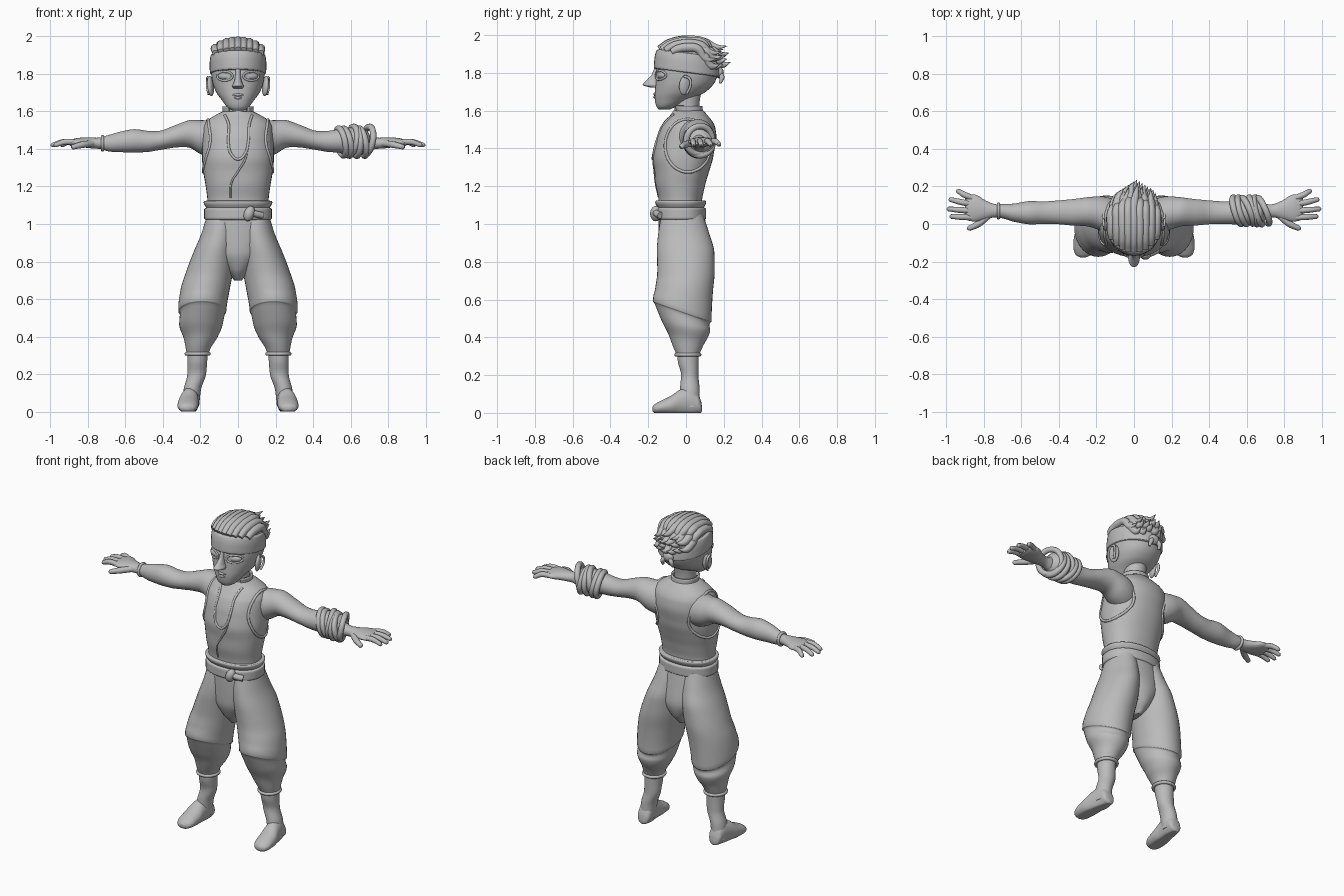
import bpy
import bmesh
import math
import random
from mathutils import Vector
from mathutils.bvhtree import BVHTree

random.seed(4)
default_cube = bpy.data.objects.get("Cube")
if default_cube:
    bpy.data.objects.remove(default_cube)

clay = bpy.data.materials.new("plain grey")
clay.use_nodes = True
clay.diffuse_color = (0.5, 0.5, 0.5, 1)
clay.node_tree.nodes["Principled BSDF"].inputs["Base Color"].default_value = clay.diffuse_color


def finish(obj, name, mirror=False):
    """Name, colour and smooth an object, optionally mirroring it across x."""
    obj.name = obj.data.name = name
    obj.data.materials.clear()
    obj.data.materials.append(clay)
    bpy.ops.object.select_all(action='DESELECT')
    obj.select_set(True)
    bpy.context.view_layer.objects.active = obj
    if obj.type == 'CURVE':
        bpy.ops.object.convert(target='MESH')
        obj = bpy.context.object
    bpy.ops.object.shade_smooth_by_angle(angle=math.radians(50))
    if mirror:
        obj.modifiers.new("Mirror", 'MIRROR')
    return obj


def smooth_rows(rows, steps):
    """Monotone cubic interpolation of section rows along their first value."""
    rows = [tuple(r) + (0,) * (6 - len(r)) for r in rows]
    count = len(rows)
    gaps = [rows[i + 1][0] - rows[i][0] for i in range(count - 1)]
    slopes = [[(q - p) / g for p, q in zip(rows[i], rows[i + 1])] for i, g in enumerate(gaps)]

    def tangent(i, k):
        if i == 0 or i == count - 1:
            return slopes[min(i, count - 2)][k]
        a, b = slopes[i - 1][k], slopes[i][k]
        return 2 * a * b / (a + b) if a * b > 0 else 0

    result = []
    for i, g in enumerate(gaps):
        for s in range(steps):
            u = s / steps
            v = 1 - u
            result.append([(1 + 2 * u) * v * v * rows[i][k] + u * v * v * g * tangent(i, k)
                           + u * u * (3 - 2 * u) * rows[i + 1][k] - u * u * v * g * tangent(i + 1, k)
                           for k in range(6)])
    return result + [list(rows[-1])]


def loft(name, rows, axis='Z', power=2, steps=5, sides=36, floor=False, mirror=False, arc=None):
    """Skin ellipse sections: (position, centre a, centre b, radius a, radius b, tilt)."""
    bm = bmesh.new()
    rings = []
    start, span = arc or (0, math.tau)
    for t, a, b, ra, rb, tilt in smooth_rows(rows, steps):
        ring = []
        for j in range(sides):
            angle = start + span * j / (sides - 1 if arc else sides)
            c, s = math.cos(angle), math.sin(angle)
            pa = a + ra * math.copysign(abs(c) ** (2 / power), c)
            pb = b + rb * math.copysign(abs(s) ** (2 / power), s)
            co = {'Z': (pa, pb, t - tilt * pb), 'X': (t, pa, pb), 'Y': (pa, t, pb)}[axis]
            ring.append(bm.verts.new((co[0], co[1], max(0, co[2]) if floor else co[2])))
        rings.append(ring)
    for low, high in zip(rings, rings[1:]):
        for j in range(sides - 1 if arc else sides):
            k = (j + 1) % sides
            bm.faces.new((low[j], low[k], high[k], high[j]))
    if not arc:
        bm.faces.new(rings[0])
        bm.faces.new(rings[-1])
    bmesh.ops.recalc_face_normals(bm, faces=bm.faces)
    mesh = bpy.data.meshes.new(name)
    bm.to_mesh(mesh)
    bm.free()
    obj = bpy.data.objects.new(name, mesh)
    bpy.context.collection.objects.link(obj)
    return finish(obj, name, mirror)


def tube(name, points, radius, taper=None, mirror=False, closed=False):
    """Round tube along a smooth path, with an optional radius factor per point."""
    curve = bpy.data.curves.new(name, 'CURVE')
    curve.dimensions = '3D'
    curve.bevel_depth = radius
    curve.bevel_resolution = 3
    curve.resolution_u = 6
    curve.use_fill_caps = True
    spline = curve.splines.new('BEZIER')
    spline.bezier_points.add(len(points) - 1)
    spline.use_cyclic_u = closed
    for i, (knot, co) in enumerate(zip(spline.bezier_points, points)):
        knot.co = co
        knot.handle_left_type = knot.handle_right_type = 'AUTO'
        knot.radius = taper[i] if taper else 1
    obj = bpy.data.objects.new(name, curve)
    bpy.context.collection.objects.link(obj)
    return finish(obj, name, mirror)


def ball(name, location, scale, rotation=(0, 0, 0), mirror=False):
    bpy.ops.mesh.primitive_uv_sphere_add(segments=24, ring_count=14, radius=1, location=location,
                                         rotation=rotation, scale=scale)
    bpy.ops.object.transform_apply(location=True, rotation=True, scale=True)
    return finish(bpy.context.object, name, mirror)


def snap(obj, points, direction):
    """Cast points along a direction onto the surface of an object."""
    mesh = obj.data
    tree = BVHTree.FromPolygons([v.co for v in mesh.vertices], [tuple(p.vertices) for p in mesh.polygons])
    hits = [tree.ray_cast(Vector(p), Vector(direction))[0] for p in points]
    return [h for h in hits if h]


def ellipse(a, b, ra, rb, count=16):
    return [(a + ra * math.cos(math.tau * i / count), b + rb * math.sin(math.tau * i / count))
            for i in range(count)]


# Vest with armhole trim, open neckline and overlapping lapel
vest = loft("vest", [(1.08, 0, -.03, .165, .115), (1.12, 0, -.03, .163, .115), (1.2, 0, -.03, .172, .13),
                     (1.28, 0, -.022, .185, .145), (1.36, 0, -.015, .192, .16), (1.44, 0, 0, .19, .16),
                     (1.51, 0, .01, .185, .145), (1.55, 0, .015, .165, .12), (1.58, 0, .015, .12, .095),
                     (1.6, 0, .012, .08, .08)], power=2.2)
tube("armhole_trim", snap(vest, [(1, y, z) for y, z in ellipse(.01, 1.415, .12, .14)], (-1, 0, 0)),
     .008, mirror=True, closed=True)
neckline = [(-.07, 1.58), (-.05, 1.53), (-.05, 1.42), (-.035, 1.37), (0, 1.345), (.035, 1.37),
            (.055, 1.44), (.06, 1.53), (.075, 1.58)]
tube("neckline_trim", snap(vest, [(x, -1, z) for x, z in neckline], (0, 1, 0)), .007)
lapel = [(.05, 1.41), (.04, 1.35), (0, 1.28), (-.035, 1.22), (-.04, 1.14)]
tube("lapel_edge", snap(vest, [(x, -1, z) for x, z in lapel], (0, 1, 0)), .005)
collar = loft("collar", [(1.565, 0, .01, .095, .09), (1.59, 0, .01, .082, .08), (1.625, 0, .005, .084, .082)],
              arc=(math.radians(-50), math.radians(280)))
collar.modifiers.new("Thickness", 'SOLIDIFY').thickness = .01

# Waist
loft("vest_hem", [(1.08, 0, -.028, .165, .118), (1.115, 0, -.028, .183, .135), (1.123, 0, -.028, .179, .131),
                  (1.125, 0, -.028, .155, .11)], power=2.2)
loft("belt", [(1.02, 0, -.027, .168, .122), (1.03, 0, -.027, .18, .134), (1.08, 0, -.027, .18, .134),
              (1.088, 0, -.027, .168, .122)], power=2.2)
ball("belt_knot", (.06, -.16, 1.055), (.028, .03, .042), (0, .35, 0))
tube("belt_fold", [(.13, -.135, 1.045), (.09, -.155, 1.055), (.05, -.165, 1.07)], .018)

# Baggy trousers
loft("trouser_seat", [(.7, 0, 0, .02, .06), (.76, 0, 0, .075, .11), (.85, 0, -.005, .15, .137),
                      (.95, 0, -.015, .18, .13), (1.06, 0, -.025, .165, .12)])
loft("trouser_legs", [(.315, .215, .01, .06, .063), (.34, .212, .01, .067, .074), (.4, .2, .01, .092, .1, .1),
                      (.46, .198, 0, .115, .128, .2), (.522, .19, -.02, .121, .147, .35),
                      (.53, .19, -.02, .128, .155, .35), (.65, .175, -.01, .131, .152, .1),
                      (.75, .15, 0, .125, .152), (.85, .125, -.002, .112, .152), (.95, .1, -.012, .095, .135),
                      (1.05, .085, -.02, .08, .11)], mirror=True)
tube("trouser_cuffs", [(x, y, .308) for x, y in ellipse(.215, .01, .06, .062)], .01, mirror=True, closed=True)

# Shins and shoes
loft("shins", [(.03, .252, .025, .045, .05), (.12, .243, .02, .046, .052), (.2, .22, .02, .05, .046),
               (.27, .217, .012, .053, .055), (.33, .215, .01, .055, .058)], mirror=True)
loft("shoes", [(-.178, .272, .02, .015, .012), (-.165, .27, .022, .04, .024), (-.13, .268, .03, .054, .036),
               (-.08, .265, .04, .056, .05), (-.03, .26, .055, .05, .068), (.02, .253, .06, .046, .075),
               (.06, .25, .05, .042, .055), (.08, .25, .03, .03, .03), (.085, .25, .02, .01, .01)],
     axis='Y', floor=True, mirror=True)

# Arms, palms and fingers
loft("arms", [(.08, .03, 1.44, .09, .09), (.14, .04, 1.45, .102, .1), (.2, .06, 1.463, .087, .09),
              (.26, .065, 1.48, .076, .073), (.33, .062, 1.468, .07, .06), (.42, .062, 1.445, .062, .051),
              (.48, .06, 1.44, .06, .056), (.55, .06, 1.443, .062, .062), (.63, .06, 1.437, .05, .054),
              (.7, .068, 1.43, .038, .041), (.735, .07, 1.43, .035, .03), (.79, .075, 1.432, .05, .028),
              (.85, .085, 1.435, .072, .024), (.885, .085, 1.433, .066, .018), (.9, .085, 1.43, .05, .01)],
     axis='X', mirror=True)
for finger, base, tip_x, tip_y in [("little", .138, .94, .175), ("ring", .105, .98, .13),
                                   ("middle", .07, .99, .08), ("index", .035, .975, .04)]:
    middle = ((.87 + tip_x) / 2, (base + tip_y) / 2, 1.437)
    tube(finger + "_fingers", [(.86, base, 1.435), middle, (tip_x, tip_y, 1.42), (tip_x + .008, tip_y, 1.418)],
         .016, (1, 1, .75, .2), mirror=True)
tube("thumbs", [(.77, .05, 1.43), (.83, .0, 1.422), (.88, -.025, 1.41), (.887, -.03, 1.408)],
     .018, (1, 1, .75, .2), mirror=True)
tube("right_wristband", [(-.722, y, z) for y, z in ellipse(.07, 1.43, .037, .036)], .009, closed=True)

# Rope wound round the left forearm
for i in range(6):
    bpy.ops.mesh.primitive_torus_add(major_segments=32, minor_segments=10, major_radius=.074, minor_radius=.017,
                                     location=(.55 + .028 * i, .07, 1.44 + random.uniform(-.006, .006)),
                                     rotation=(0, math.pi / 2 + random.uniform(-.25, .25),
                                               random.uniform(.2, .45)))
    finish(bpy.context.object, "left_arm_rope")
loft("left_arm_wrap", [(.54, .065, 1.44, .06, .06), (.58, .068, 1.44, .075, .074), (.67, .07, 1.44, .072, .07),
                       (.7, .07, 1.435, .045, .045)], axis='X')

# Neck and head
loft("neck", [(1.55, 0, .01, .07, .07), (1.62, 0, .005, .063, .065), (1.72, 0, .01, .068, .075)])
head = loft("head", [(1.605, 0, -.115, .03, .028), (1.62, 0, -.105, .055, .05), (1.66, 0, -.07, .086, .095),
                     (1.7, 0, -.03, .115, .135), (1.75, 0, -.005, .135, .157), (1.8, 0, .005, .142, .165),
                     (1.86, 0, .01, .142, .16), (1.92, 0, .01, .125, .14), (1.965, 0, .01, .085, .1),
                     (1.975, 0, .01, .03, .035)], power=2.15)
loft("nose", [(1.722, 0, -.165, .024, .02), (1.736, 0, -.18, .031, .05), (1.755, 0, -.172, .022, .042),
              (1.79, 0, -.16, .014, .022), (1.83, 0, -.155, .012, .012)])
ball("eyes", (.07, -.128, 1.788), (.038, .02, .021), (0, 0, .35), mirror=True)
tube("eyelids", snap(head, [(x, -1, z) for x, z in ellipse(.07, 1.788, .04, .024)], (0, 1, 0)), .006,
     mirror=True, closed=True)
for lip, height, width in [("upper_lip", 1.688, .028), ("lower_lip", 1.672, .022)]:
    tube(lip, snap(head, [(x, -1, height) for x in (-width, 0, width)], (0, 1, 0)), .008, (.4, 1, .4))
ball("ears", (.146, -.005, 1.735), (.016, .032, .054), (-.1, .12, .3), mirror=True)
tube("ear_rims", [(.155, .005, 1.69), (.164, .024, 1.735), (.164, .018, 1.77), (.16, -.012, 1.782)], .007,
     mirror=True)

# Headband with a knot at the back
loft("headband", [(1.8, 0, .005, .14, .165, .13), (1.806, 0, .005, .15, .175, .13),
                  (1.855, 0, .005, .151, .172, .13), (1.9, 0, .005, .145, .16, .13),
                  (1.906, 0, .005, .135, .15, .13)])
ball("headband_knot", (0, .178, 1.8), (.035, .022, .03))
tube("headband_tails", [(.01, .18, 1.8), (.03, .19, 1.775), (.035, .18, 1.745)], .014, (.8, 1, .5), mirror=True)


# Swept-back hair: long locks over the crown, then shorter locks behind
def crown(x, y):
    inside = 1 - (x / .15) ** 2 - ((y - .01) / .18) ** 2
    return Vector((x, y, 1.875 + .1 * math.sqrt(max(0, inside))))


for i in range(-4, 5):
    x = .031 * i
    reach = .165 * math.sqrt(1 - (x / .15) ** 2)
    path = [crown(x * .97, .01 + reach * f) for f in (-.93, -.6, 0, .55)]
    end = .2 + random.uniform(0, .03) - abs(x) * .4
    height = 1.93 - abs(x) * .4 + random.uniform(-.02, .02)
    path += [Vector((x * .85 + .01, end - .06, height)), Vector((x * .75 + .02, end, height + .005))]
    tube("crown_lock", path, .025, (.7, .9, 1, .95, .7, .05))
for row, (height, count) in enumerate([(1.9, 6), (1.87, 7)]):
    for i in range(count):
        x = (i - (count - 1) / 2) * .036
        depth = .19 - abs(x) * .5
        tip = height + random.uniform(-.025, .01)
        tube("back_lock", [(x, depth - .1, height + .045), (x, depth - .04, height + .015),
                           (x * .9, depth, tip - .01), (x * .8 + .015, depth + .045, tip)],
             .026, (.6, 1, .8, .05))
